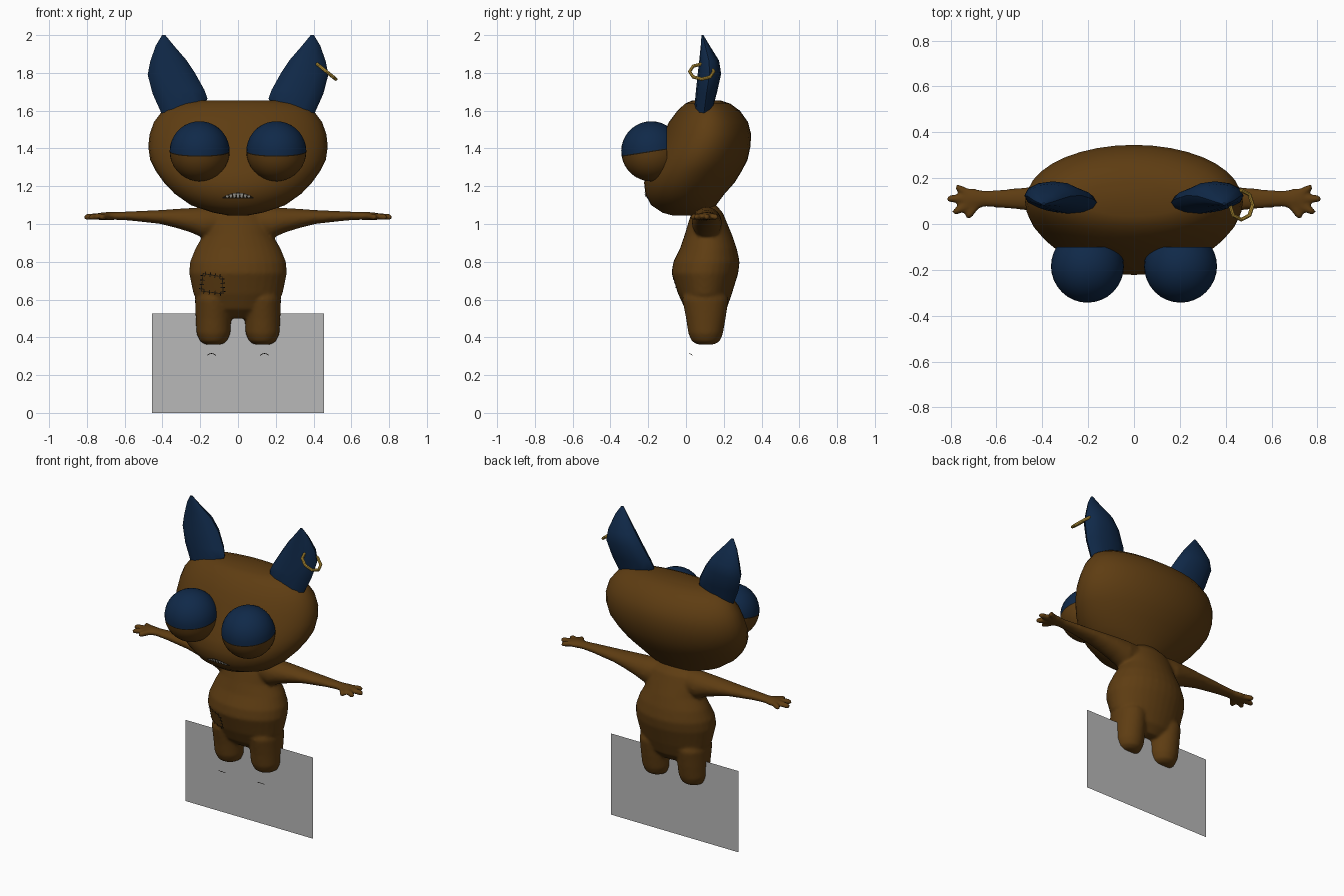
import bpy, bmesh, math
from mathutils import Vector, Matrix
from mathutils.bvhtree import BVHTree

if "Cube" in bpy.data.objects:
    bpy.data.objects.remove(bpy.data.objects["Cube"])


def material(name, rgb):
    m = bpy.data.materials.new(name)
    m.diffuse_color = (*rgb, 1)
    m.use_nodes = True
    m.node_tree.nodes["Principled BSDF"].inputs["Base Color"].default_value = m.diffuse_color
    return m


BROWN = material("brown fur", (0.112, 0.046, 0.006))
NAVY = material("navy", (0.005, 0.022, 0.066))
GOLD = material("gold", (0.55, 0.34, 0.045))
GREY = material("grey", (0.48, 0.48, 0.48))
DARK = material("dark", (0.012, 0.008, 0.004))
TOOTH = material("tooth", (0.5, 0.48, 0.43))


def finish(name, bm, mats, angle=60):
    bmesh.ops.recalc_face_normals(bm, faces=bm.faces)
    me = bpy.data.meshes.new(name)
    bm.to_mesh(me)
    bm.free()
    for m in mats:
        me.materials.append(m)
    ob = bpy.data.objects.new(name, me)
    bpy.context.collection.objects.link(ob)
    if angle:
        bpy.ops.object.select_all(action='DESELECT')
        ob.select_set(True)
        bpy.context.view_layer.objects.active = ob
        bpy.ops.object.shade_smooth_by_angle(angle=math.radians(angle))
    return ob


def loft(bm, rings, n=24):
    """Closed skin through elliptical rings given as (centre, u axis, v axis)."""
    loops = []
    for c, u, v in rings:
        c, u, v = Vector(c), Vector(u), Vector(v)
        loops.append([bm.verts.new(c + u * math.cos(2 * math.pi * i / n) + v * math.sin(2 * math.pi * i / n))
                      for i in range(n)])
    for a, b in zip(loops, loops[1:]):
        for i in range(n):
            j = (i + 1) % n
            bm.faces.new((a[i], a[j], b[j], b[i]))
    bm.faces.new(loops[0][::-1])
    bm.faces.new(loops[-1])


def level(z, w, yf, yb, cx=0):
    """Horizontal ring at height z: half width, front y, back y."""
    return (cx, (yf + yb) / 2, z), (w, 0, 0), (0, (yb - yf) / 2, 0)


def tree(ob):
    return BVHTree.FromObject(ob, bpy.context.evaluated_depsgraph_get())


def decal(name, target, fn, mat, nu, nv, lift=0.005):
    """Thin sheet fn(u, v) -> (x, z) laid onto the front of a target surface."""
    bm = bmesh.new()
    grid = []
    for i in range(nu + 1):
        row = []
        for j in range(nv + 1):
            x, z = fn(i / nu, j / nv)
            hit = target.ray_cast(Vector((x, -2, z)), Vector((0, 1, 0)))[0]
            row.append(bm.verts.new((x, (hit.y if hit else 0) - lift, z)))
        grid.append(row)
    for i in range(nu):
        for j in range(nv):
            bm.faces.new((grid[i][j], grid[i + 1][j], grid[i + 1][j + 1], grid[i][j + 1]))
    return finish(name, bm, [mat])


# Head: leaning egg with a flat crown
bm = bmesh.new()
loft(bm, [level(*r) for r in (
    (1.045, .05, -.07, .08), (1.06, .13, -.125, .12), (1.10, .25, -.185, .16), (1.16, .335, -.215, .205),
    (1.22, .392, -.222, .258), (1.28, .435, -.205, .295), (1.34, .465, -.18, .326), (1.41, .475, -.15, .341),
    (1.475, .468, -.12, .345), (1.54, .445, -.09, .328), (1.60, .40, -.045, .285), (1.637, .34, -.005, .235),
    (1.655, .24, .035, .18))], 36)
head = finish("head", bm, [BROWN])

# Body: torso, legs, arms and fingers fused into one soft skin
bm = bmesh.new()
loft(bm, [level(*r) for r in (
    (.50, .09, .05, .17), (.55, .19, -.005, .215), (.63, .236, -.042, .243), (.74, .259, -.077, .277),
    (.80, .254, -.067, .284), (.87, .226, -.032, .269), (.94, .185, -.008, .245), (1.0, .175, .01, .22),
    (1.06, .15, .03, .195), (1.105, .07, .075, .155))], 32)
for s in (-1, 1):
    loft(bm, [level(*r, cx=s * .13) for r in (
        (.362, .045, .06, .15), (.38, .072, .03, .18), (.42, .09, .012, .196), (.50, .094, 0, .21),
        (.60, .098, -.02, .225), (.66, .08, 0, .2))])
    loft(bm, [((s * x, .11, (lo + hi) / 2), (0, h, 0), (0, 0, (hi - lo) / 2)) for x, h, lo, hi in (
        (.08, .07, .93, 1.09), (.18, .08, .925, 1.09), (.25, .074, .955, 1.085), (.33, .065, .98, 1.08),
        (.41, .056, 1.0, 1.074), (.57, .041, 1.018, 1.067), (.65, .035, 1.022, 1.063),
        (.70, .046, 1.02, 1.063), (.735, .042, 1.02, 1.06), (.75, .02, 1.03, 1.05))])
    for bx, by, tx, ty in ((.71, .13, .778, .163), (.71, .11, .818, .11), (.71, .09, .79, .048), (.68, .09, .73, .026)):
        a, b = Vector((s * bx, by, 1.043)), Vector((s * tx, ty, 1.036))
        side = (b - a).cross(Vector((0, 0, 1))).normalized()
        loft(bm, [(a.lerp(b, t), side * r, (0, 0, r)) for t, r in ((0, .017), (.6, .018), (.85, .017), (1, .01))], 10)
body = finish("body", bm, [BROWN], 0)
mod = body.modifiers.new("fuse", 'REMESH')
mod.mode = 'VOXEL'
mod.voxel_size = 0.009
mod = body.modifiers.new("soften", 'SMOOTH')
mod.factor = 0.5
mod.iterations = 8
bpy.context.view_layer.update()
fused = bpy.data.meshes.new_from_object(body.evaluated_get(bpy.context.evaluated_depsgraph_get()))
body.modifiers.clear()
body.data = fused
if not fused.materials:
    fused.materials.append(BROWN)
for p in fused.polygons:
    p.use_smooth = True
    p.material_index = 0
bpy.context.view_layer.update()

# Eyes: navy upper lid, brown lower lid, thin dark slit, cut flat at the back
for s, side in ((-1, "left"), (1, "right")):
    bm = bmesh.new()
    bmesh.ops.create_uvsphere(bm, u_segments=32, v_segments=18, radius=.159)
    for h in (-.004, .002):
        bmesh.ops.bisect_plane(bm, geom=bm.verts[:] + bm.edges[:] + bm.faces[:],
                               plane_co=(0, 0, h), plane_no=(0, 0, 1))
    for f in bm.faces:
        z = f.calc_center_median().z
        f.material_index = 0 if z > .002 else (2 if z > -.004 else 1)
    bmesh.ops.transform(bm, verts=bm.verts,
                        matrix=Matrix.Translation((s * .203, -.184, 1.385)) @ Matrix.Rotation(math.radians(9), 4, 'X'))
    bmesh.ops.bisect_plane(bm, geom=bm.verts[:] + bm.edges[:] + bm.faces[:],
                           plane_co=(0, -.1, 0), plane_no=(0, 1, 0), clear_outer=True)
    finish(side + "_eye", bm, [NAVY, BROWN, DARK])

    # Ears: (outer x, outer z, inner x, inner z, front y, back y)
    bm = bmesh.new()
    rings = []
    for ox, oz, ix, iz, yf, yb in (
            (.39, 1.54, .18, 1.62, .045, .135), (.405, 1.585, .162, 1.665, .045, .145),
            (.452, 1.69, .178, 1.71, .052, .165), (.478, 1.79, .228, 1.80, .062, .186),
            (.465, 1.86, .275, 1.87, .07, .175), (.435, 1.945, .34, 1.945, .078, .125),
            (.402, 2.0, .385, 2.0, .082, .092)):
        rings.append(((s * (ox + ix) / 2, (yf + yb) / 2, (oz + iz) / 2),
                      (s * (ox - ix) / 2, 0, (oz - iz) / 2), (0, (yb - yf) / 2, 0)))
    loft(bm, rings, 12)
    finish(side + "_ear", bm, [NAVY], 40)

    # Toenail arc below each foot
    bm = bmesh.new()
    arc = []
    for i in range(9):
        a = math.pi * i / 8
        c = Vector((s * .14 + .021 * math.cos(a), .037 - .017 * math.sin(a), .303 + .011 * math.sin(a)))
        d = Vector((math.cos(a), 0, math.sin(a)))
        arc.append((c, d * .002, (0, .002, 0)))
    loft(bm, arc, 6)
    finish(side + "_toenail", bm, [DARK])

# Earring: coarse tilted hoop
bpy.ops.mesh.primitive_torus_add(major_segments=8, minor_segments=8, major_radius=.064, minor_radius=.009,
                                 location=(.468, .083, 1.807), rotation=(0, math.radians(39), 0))
hoop = bpy.context.object
hoop.name = "earring"
hoop.data.materials.append(GOLD)
bpy.ops.object.shade_smooth_by_angle(angle=math.radians(40))

# Upright grey panel
bm = bmesh.new()
bm.faces.new([bm.verts.new((x, .115, z)) for x, z in ((-.456, 0), (.456, 0), (.456, .525), (-.456, .525))])
finish("panel", bm, [GREY], 0)

# Mouth: dark lens with a row of teeth
face = tree(head)


def mouth_top(x):
    return 1.14 + .026 * (1 - (x / .085) ** 2)


def mouth(u, v):
    x = -.083 + .166 * u
    return x, 1.136 + v * (mouth_top(x) - 1.136)


decal("mouth", face, mouth, DARK, 20, 3, .003)
for k in range(7):
    x0 = -.057 + .019 * k
    decal("tooth_%d" % (k + 1), face,
          lambda u, v: (x0 + (u - .5) * .016 * (.45 + .55 * v), 1.139 + v * (mouth_top(x0) - 1.143)),
          TOOTH, 2, 2, .006)

# Belly patch with stitches around its edge
belly = tree(body)
corners = [Vector(c) for c in ((-.195, .645), (-.078, .63), (-.083, .72), (-.185, .738))]


def patch(u, v):
    p = corners[0].lerp(corners[1], u).lerp(corners[3].lerp(corners[2], u), v)
    return p.x, p.y


decal("patch", belly, patch, BROWN, 10, 10, .006)
for e in range(4):
    a, b = corners[e], corners[(e + 1) % 4]
    along = (b - a).normalized()
    across = Vector((-along.y, along.x))
    decal("patch_edge_%d" % e, belly, lambda u, v: a.lerp(b, u) + across * (v - .5) * .004, DARK, 8, 1, .007)
    for k in range(4):
        c = a.lerp(b, (k + .5) / 4)
        decal("stitch_%d_%d" % (e, k), belly,
              lambda u, v: c + across * (u - .5) * .024 + along * (v - .5) * .005, DARK, 2, 1, .009)
